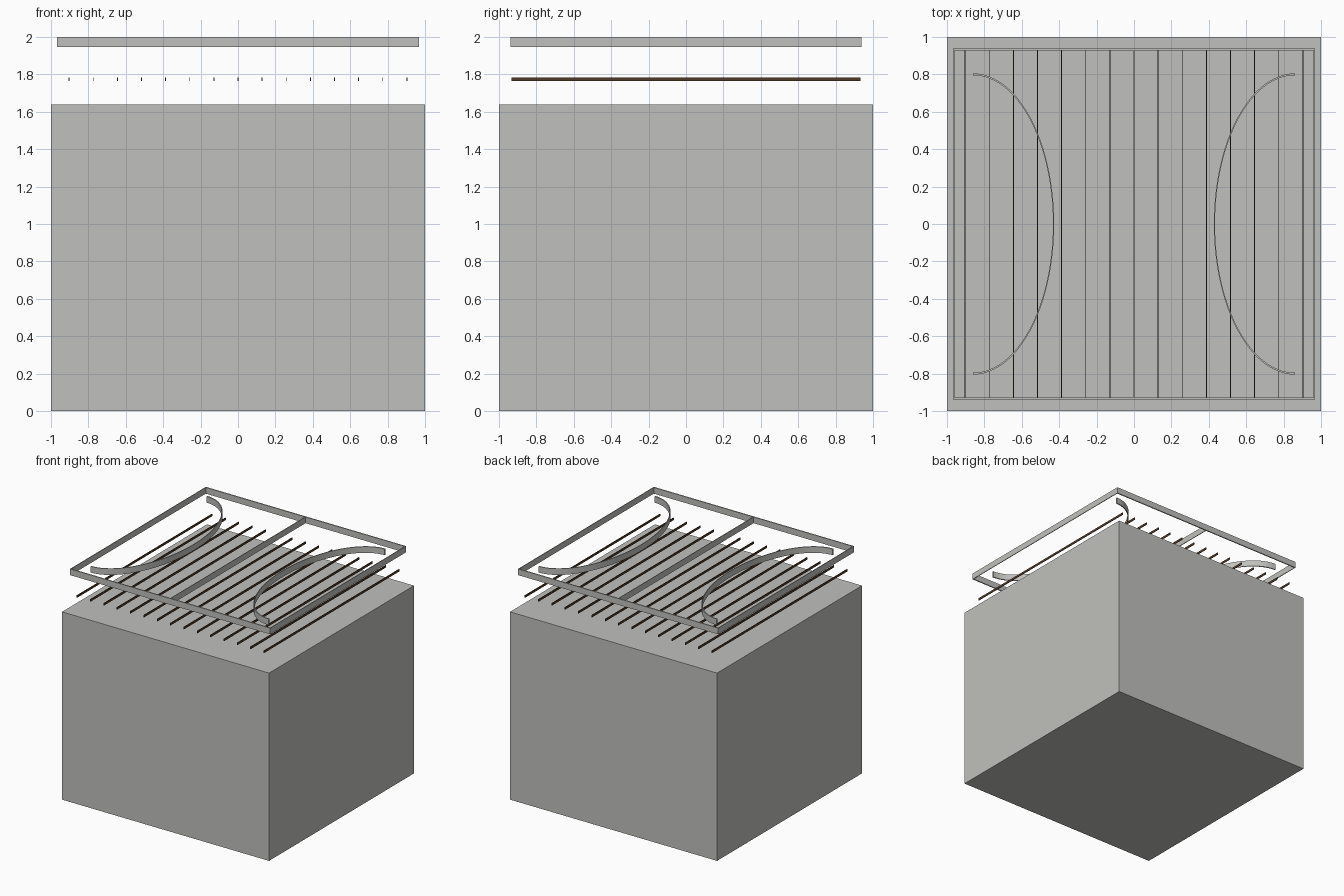
import bpy, math

if "Cube" in bpy.data.objects:
    bpy.data.objects.remove(bpy.data.objects["Cube"])


def material(name, rgb):
    m = bpy.data.materials.new(name)
    m.diffuse_color = (*rgb, 1)
    m.use_nodes = True
    m.node_tree.nodes["Principled BSDF"].inputs["Base Color"].default_value = m.diffuse_color
    return m


GREY = material("light_grey", (0.53, 0.53, 0.51))
BROWN = material("dark_brown", (0.08, 0.045, 0.022))


def mesh_object(name, verts, faces, mat):
    me = bpy.data.meshes.new(name)
    me.from_pydata(verts, [], faces)
    me.materials.append(mat)
    ob = bpy.data.objects.new(name, me)
    bpy.context.collection.objects.link(ob)
    return ob


def box(name, x0, x1, y0, y1, z0, z1, mat):
    verts = [(x, y, z) for z in (z0, z1) for x, y in ((x0, y0), (x1, y0), (x1, y1), (x0, y1))]
    faces = [(3, 2, 1, 0), (4, 5, 6, 7)]
    faces += [(i, (i + 1) % 4, (i + 1) % 4 + 4, i + 4) for i in range(4)]
    return mesh_object(name, verts, faces, mat)


# Solid base block
box("base_block", -1, 1, -1, 1, 0, 1.64, GREY)

# Row of thin slats floating above the block
for i in range(15):
    x = (i - 7) * 0.129
    box(f"slat_{i + 1}", x - 0.0025, x + 0.0025, -0.933, 0.933, 1.764, 1.784, BROWN)

# Rectangular top frame with a centre bar
FX, FY, Z0, Z1 = 0.967, 0.938, 1.946, 2.0
TX, TY = 0.006, 0.01
for side, s in (("left", -1), ("right", 1)):
    a, b = sorted((s * FX, s * (FX - TX)))
    box(f"frame_{side}", a, b, -FY + TY, FY - TY, Z0, Z1, GREY)
for side, s in (("front", -1), ("back", 1)):
    a, b = sorted((s * FY, s * (FY - TY)))
    box(f"frame_{side}", -FX, FX, a, b, Z0, Z1, GREY)
box("frame_centre_bar", -0.003, 0.003, -FY + TY, FY - TY, Z0, Z1, GREY)


# Half-ellipse bands bulging towards the centre bar
def arc_band(name, side, n=48):
    verts, faces = [], []
    for i in range(n + 1):
        t = -math.pi / 2 + math.pi * i / n
        for rx, ry, z in ((0.433, 0.805, Z0), (0.427, 0.795, Z0),
                          (0.427, 0.795, Z1), (0.433, 0.805, Z1)):
            verts.append((side * (0.86 - rx * math.cos(t)), ry * math.sin(t), z))
    for i in range(n):
        for k in range(4):
            a, b = 4 * i + k, 4 * i + (k + 1) % 4
            faces.append((a, b, b + 4, a + 4))
    faces += [(3, 2, 1, 0), tuple(4 * n + k for k in range(4))]
    if side < 0:
        faces = [f[::-1] for f in faces]
    ob = mesh_object(name, verts, faces, GREY)
    bpy.context.view_layer.objects.active = ob
    bpy.ops.object.select_all(action='DESELECT')
    ob.select_set(True)
    bpy.ops.object.shade_smooth_by_angle(angle=math.radians(30))


arc_band("arc_left", -1)
arc_band("arc_right", 1)
